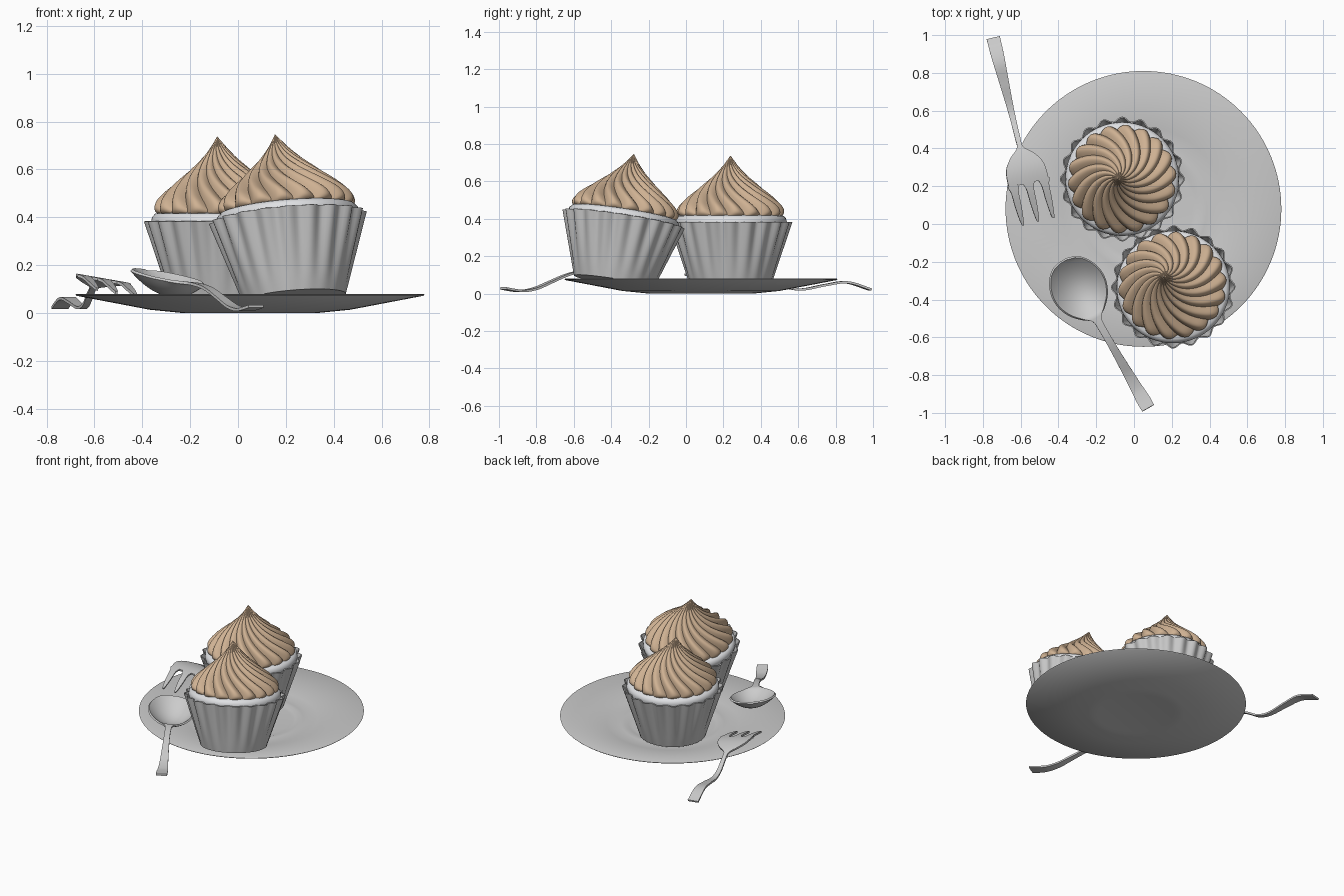
import bpy, bmesh, math
from mathutils import Vector, Matrix

if "Cube" in bpy.data.objects:
    bpy.data.objects.remove(bpy.data.objects["Cube"])


def material(name, rgb):
    m = bpy.data.materials.new(name)
    m.diffuse_color = (*rgb, 1)
    m.use_nodes = True
    m.node_tree.nodes["Principled BSDF"].inputs["Base Color"].default_value = m.diffuse_color
    return m


GREY = material("soft_grey", (0.60, 0.60, 0.60))
CREAM = material("pale_white", (0.74, 0.75, 0.77))
TAN = material("tan_frosting", (0.62, 0.44, 0.29))


def curve(keys, t):
    """Smooth interpolation through (t, value) keys."""
    if t <= keys[0][0]:
        return keys[0][1]
    if t >= keys[-1][0]:
        return keys[-1][1]

    def slope(k):
        a, b = keys[max(k - 1, 0)], keys[min(k + 1, len(keys) - 1)]
        return (b[1] - a[1]) / (b[0] - a[0])
    i = max(k for k in range(len(keys) - 1) if keys[k][0] <= t)
    (t0, v0), (t1, v1) = keys[i], keys[i + 1]
    d = t1 - t0
    u = (t - t0) / d
    return ((2*u**3 - 3*u**2 + 1) * v0 + (u**3 - 2*u**2 + u) * d * slope(i)
            + (3*u**2 - 2*u**3) * v1 + (u**3 - u**2) * d * slope(i + 1))


def finish(ob, thickness=0, angle=40):
    bpy.ops.object.select_all(action='DESELECT')
    ob.select_set(True)
    bpy.context.view_layer.objects.active = ob
    if thickness:
        s = ob.modifiers.new("thickness", 'SOLIDIFY')
        s.thickness, s.offset = thickness, 0
        bpy.ops.object.modifier_apply(modifier=s.name)
    bpy.ops.object.shade_smooth_by_angle(angle=math.radians(angle))


def grid(name, pieces, mat, wrap=False, thickness=0, matrix=None, angle=40):
    """Mesh from one or more grids of points (rows of equal length)."""
    bm = bmesh.new()
    for rows in pieces:
        vs = [[bm.verts.new(p) for p in row] for row in rows]
        n = len(rows[0])
        for a, b in zip(vs, vs[1:]):
            for j in range(n if wrap else n - 1):
                k = (j + 1) % n
                bm.faces.new((a[j], a[k], b[k], b[j]))
    bmesh.ops.remove_doubles(bm, verts=bm.verts, dist=1e-5)
    bmesh.ops.recalc_face_normals(bm, faces=bm.faces)
    me = bpy.data.meshes.new(name)
    bm.to_mesh(me)
    bm.free()
    me.materials.append(mat)
    ob = bpy.data.objects.new(name, me)
    bpy.context.collection.objects.link(ob)
    if matrix:
        ob.matrix_world = matrix
    finish(ob, thickness, angle)
    return ob


def lathe(profile, n, wave=lambda a, k: 0):
    rows = []
    for k, (r, z) in enumerate(profile):
        row = []
        for j in range(n):
            a = 2 * math.pi * j / n
            q = r + wave(a, k)
            row.append((q * math.cos(a), q * math.sin(a), z))
        rows.append(row)
    return rows


# Plate: shallow saucer with a raised ring round the well
plate = [(0, .004), (.25, .004), (.28, 0), (.32, .004), (.42, .014),
         (.725, .072), (.73, .077), (.725, .080), (.43, .030), (.37, .024),
         (.335, .025), (.31, .027), (.285, .020), (.26, .018), (0, .018)]
grid("plate", [lathe(plate, 128)], GREY, wrap=True,
     matrix=Matrix.Translation((.05, .08, 0)), angle=50)

# Frosting outline, bottom to tip
FROST = [(0, .225, .355), (.08, .270, .366), (.16, .288, .390), (.26, .276, .425),
         (.38, .236, .465), (.5, .183, .508), (.62, .128, .553), (.72, .084, .592),
         (.82, .046, .632), (.92, .019, .667), (1, .001, .692)]
RIDGES = 18


def frosting_rows():
    rows, n, steps = [], RIDGES * 10, 44
    for i in range(steps + 1):
        t = i / steps
        r = curve([(k[0], k[1]) for k in FROST], t)
        z = curve([(k[0], k[2]) for k in FROST], t)
        twist = 1.5 * (max(r, 0) / .288) ** .7
        lean = -.025 * t * t
        row = []
        for j in range(n):
            a = 2 * math.pi * j / n
            dip = abs(math.cos(RIDGES / 2 * a)) - 1     # rounded ridge, sharp groove
            q = r * (1 + .085 * dip)
            row.append((q * math.cos(a + twist) + lean, q * math.sin(a + twist),
                        z + .07 * r * dip * min(1, t * 4)))
        rows.append(row)
    return rows


def cupcake(prefix, base, axis):
    turn = Vector((0, 0, 1)).rotation_difference(Vector(axis)).to_matrix().to_4x4()
    m = Matrix.Translation(base) @ turn
    # Pleated wrapper: folds grow toward the rim
    steps = 10
    side = [(.214 + .102 * k / steps, .338 * k / steps) for k in range(steps + 1)]
    prof = [(0, 0)] + side
    grid(prefix + "_wrapper", [lathe(
        prof, 160, lambda a, k: .012 * max(k - 1, 0) / steps * math.cos(20 * a))],
        GREY, wrap=True, thickness=.006, matrix=m)
    # Pale cake top showing between wrapper and frosting
    cake = [(.296, .315), (.301, .338), (.297, .356), (.284, .370), (.25, .378), (0, .380)]
    grid(prefix + "_cake_top", [lathe(cake, 64)], CREAM, wrap=True, matrix=m)
    grid(prefix + "_frosting", [frosting_rows()], TAN, wrap=True, matrix=m, angle=60)


cupcake("back_cupcake", (-.062, .238, .045), (0, 0, 1))
cupcake("front_cupcake", (.235, -.385, .066), (-.08, .153, .985))


def strip(origin, direction, widths, height, t0, t1, steps, centre=0, cols=12):
    """Flat cutlery strip along a direction; height(t, lateral, half) sets z."""
    d = Vector(direction).normalized()
    side = Vector((-d.y, d.x))
    if side.x < 0:
        side = -side
    rows = []
    for i in range(steps + 1):
        t = t0 + (t1 - t0) * i / steps
        h = curve(widths, t)
        row = []
        for j in range(cols + 1):
            lat = centre + h * (2 * j / cols - 1)
            p = Vector(origin) + d * t + side * lat
            row.append((p.x, p.y, height(t, lat, h)))
        rows.append(row)
    return rows


# Fork: handle and head, then three tapering tines
FORK_Z = [(0, .022), (.13, .060), (.25, .045), (.38, .022), (.47, .038), (.55, .085),
          (.63, .122), (.72, .140), (.82, .132), (.92, .108), (1, .085)]
FORK_W = [(0, .036), (.1, .034), (.2, .028), (.4, .017), (.55, .014), (.6, .018),
          (.64, .062), (.69, .097), (.74, .107), (.79, .108)]
TINE_W = [(.77, .044), (.79, .040), (.82, .027), (.9, .022), (.98, .012), (1, .006)]


def fork_z(t, lat, half):
    roll = .17 * min(1, max(0, (t - .45) / .2))
    return curve(FORK_Z, t) - roll * lat


fork = ((-.745, .985), (.237, -.9715))
parts = [strip(*fork, FORK_W, fork_z, 0, .79, 60)]
for c in (-.083, 0, .083):
    parts.append(strip(*fork, [(t, w * .75) for t, w in TINE_W], fork_z,
                       .785, 1, 16, centre=c, cols=4))
grid("fork", parts, GREY, thickness=.012)

# Spoon: handle running into a dished bowl
SPOON_Z = [(0, .028), (.06, .018), (.12, .014), (.2, .028), (.28, .058), (.4, .102),
           (.5, .120), (.6, .128), (.74, .152), (.9, .178)]
SPOON_W = [(0, .036), (.05, .037), (.15, .030), (.35, .021), (.5, .020), (.545, .027),
           (.58, .068), (.63, .113), (.69, .140), (.75, .146), (.81, .131), (.86, .100),
           (.89, .060), (.90, .022)]


def spoon_z(t, lat, half):
    bowl = max(0, 1 - ((t - .735) / .17) ** 2)
    roll = .11 * min(1, max(0, (t - .4) / .2))
    return curve(SPOON_Z, t) - roll * lat - .075 * bowl * (1 - (lat / half) ** 2)


grid("spoon", [strip((.075, -.975), (-.5, .866), SPOON_W, spoon_z, 0, .9, 80, cols=16)],
     GREY, thickness=.012)
